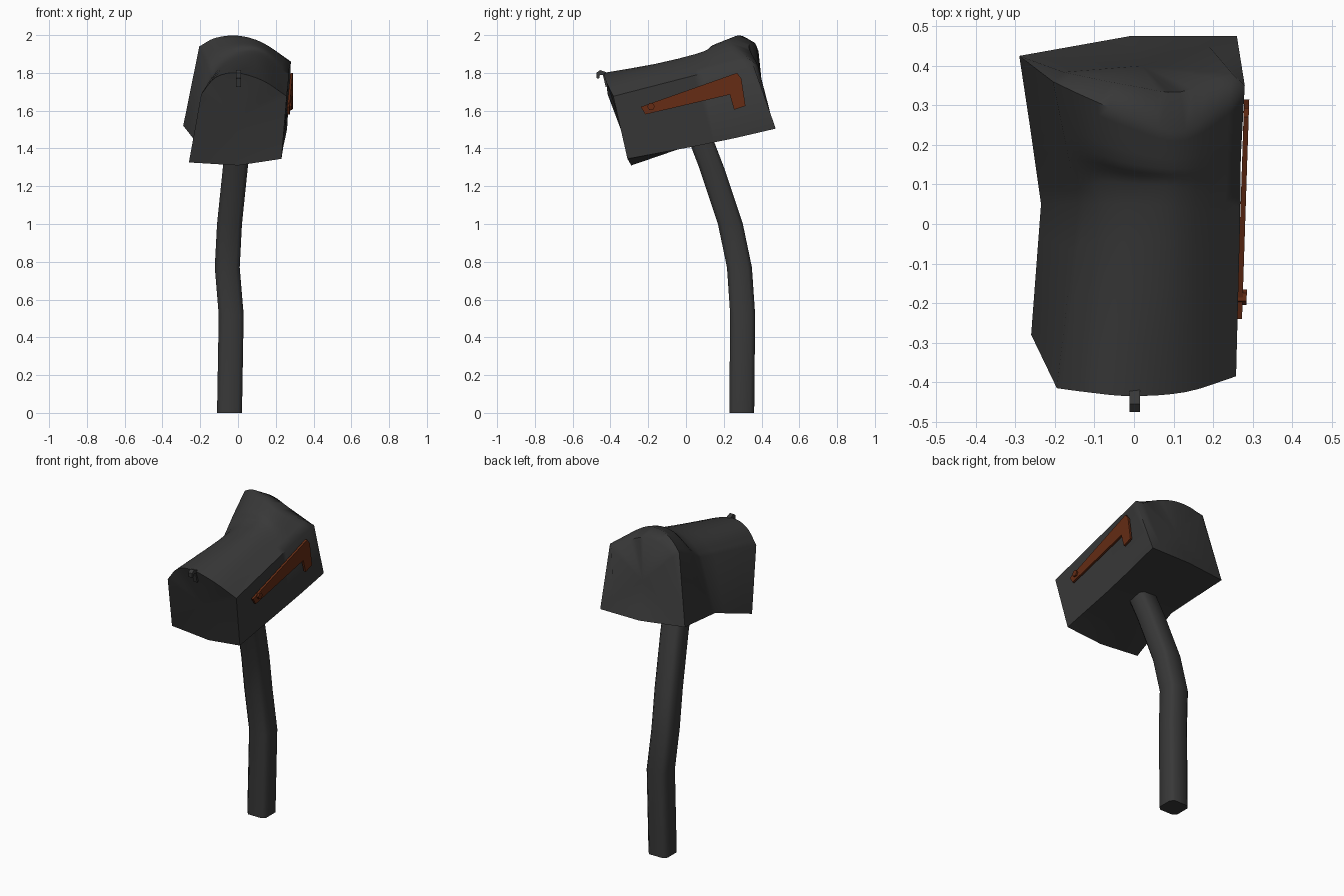
import bpy, bmesh, math
from mathutils import Vector

if "Cube" in bpy.data.objects:
    bpy.data.objects.remove(bpy.data.objects["Cube"])


def material(name, rgb):
    m = bpy.data.materials.new(name)
    m.diffuse_color = (*rgb, 1)
    m.use_nodes = True
    m.node_tree.nodes["Principled BSDF"].inputs["Base Color"].default_value = m.diffuse_color
    return m


BLACK = material("dark_grey_metal", (0.04, 0.04, 0.04))
RED = material("rust_red", (0.13, 0.025, 0.007))


def make(name, verts, faces, mat, angle=None):
    me = bpy.data.meshes.new(name)
    me.from_pydata([tuple(v) for v in verts], [], faces)
    bm = bmesh.new()
    bm.from_mesh(me)
    bmesh.ops.recalc_face_normals(bm, faces=bm.faces)
    bm.to_mesh(me)
    bm.free()
    ob = bpy.data.objects.new(name, me)
    bpy.context.collection.objects.link(ob)
    me.materials.append(mat)
    if angle:
        bpy.ops.object.select_all(action='DESELECT')
        ob.select_set(True)
        bpy.context.view_layer.objects.active = ob
        bpy.ops.object.shade_smooth_by_angle(angle=math.radians(angle))
    return ob


def catmull(pts, n):
    """Smooth curve through the points, n steps per span."""
    p = [2 * pts[0] - pts[1]] + pts + [2 * pts[-1] - pts[-2]]
    out = []
    for i in range(1, len(p) - 2):
        a, b, c, d = p[i - 1:i + 3]
        for k in range(n):
            t = k / n
            out.append(0.5 * (2 * b + (c - a) * t + (2 * a - 5 * b + 4 * c - d) * t * t
                              + (3 * b - a - 3 * c + d) * t ** 3))
    return out + [pts[-1]]


def bridge(nring, n):
    return [(i * n + j, i * n + (j + 1) % n, (i + 1) * n + (j + 1) % n, (i + 1) * n + j)
            for i in range(nring - 1) for j in range(n)]


# Battered box: bottom left, left spring, three arch points, right spring,
# bottom right, bottom middle, at four stations from front to back
stations = [
    [(-.26, -.28, 1.326), (-.195, -.415, 1.687), (-.12, -.425, 1.775), (-.01, -.435, 1.80),
     (.13, -.425, 1.76), (.258, -.385, 1.676), (.23, -.31, 1.345), (0, -.29, 1.31)],
    [(-.235, .05, 1.45), (-.14, .05, 1.775), (-.085, .05, 1.84), (0, .05, 1.885),
     (.12, .04, 1.89), (.268, 0, 1.775), (.24, .04, 1.41), (0, .06, 1.43)],
    [(-.262, .24, 1.485), (-.172, .2, 1.86), (-.1, .18, 1.915), (0, .15, 1.945),
     (.13, .14, 1.93), (.27, .17, 1.82), (.25, .26, 1.455), (0, .26, 1.47)],
    [(-.29, .425, 1.52), (-.205, .36, 1.94), (-.12, .32, 1.985), (0, .27, 1.997),
     (.13, .235, 1.96), (.28, .35, 1.86), (.26, .475, 1.505), (-.01, .475, 1.505)],
]
stations = [[Vector(p) for p in s] for s in stations]
columns = []
for j in range(8):
    col = [s[j] for s in stations]
    if 2 <= j <= 4:                       # the roof flows smoothly
        columns.append(catmull(col, 4))
    else:                                 # the walls are dented in straight runs
        columns.append([a.lerp(b, k / 4) for a, b in zip(col, col[1:]) for k in range(4)] + [col[-1]])
rings = []
for i in range(len(columns[0])):
    r = [c[i] for c in columns]
    rings.append([r[0]] + catmull(r[1:6], 4) + r[6:])
# domed back wall and sunken front door
back_mid = Vector((.02, .4, 1.72))
cap = []
for p in rings[-1]:
    s, t = (.12, .6) if p.z > 1.8 else (.3, .32)
    cap.append(Vector((p.x + (back_mid.x - p.x) * s, p.y + (back_mid.y - p.y) * t,
                       p.z + (back_mid.z - p.z) * s)))
rings.append(cap)
n = len(rings[0])
verts = [p for r in rings for p in r]
faces = bridge(len(rings), n)
last = len(verts) - n
verts += [back_mid, Vector((0, -.355, 1.56))]
for j in range(n):
    k = (j + 1) % n
    faces += [(last + j, last + k, last + n), (j, k, last + n + 1)]
make("mailbox_body", verts, faces, BLACK, 55)

# Bent post, square with clipped corners
path = [(-.045, .295, 0), (-.036, .30, .52), (-.057, .283, .77), (-.045, .235, 1.0),
        (-.014, .135, 1.3), (0, .085, 1.43), (.005, .065, 1.48)]
h, c = .066, .045
outline = [(-h, -c), (-c, -h), (c, -h), (h, -c), (h, c), (c, h), (-c, h), (-h, c)]
pv = [(x + a, y + b, z) for x, y, z in path for a, b in outline]
m = len(pv)
make("post", pv, bridge(len(path), 8) + [tuple(range(8)), tuple(range(m - 8, m))], BLACK, 60)


# Plates drawn as a side outline (y, z) and given a thickness in x
def plate(name, outline, x_of, thick, mat):
    k = len(outline)
    v = [(x_of(y) + t, y, z) for t in (0, thick) for y, z in outline]
    f = [tuple(range(k)), tuple(range(k, 2 * k))] + bridge(2, k)
    return make(name, v, f, mat)


wall = lambda y: .268 + .033 * y
plate("flag", [(-.24, 1.62), (.27, 1.80), (.293, 1.77), (.315, 1.625), (.255, 1.605),
               (.232, 1.685), (-.215, 1.58)], wall, .013, RED)
plate("flag_bolt", [(-.185 + .02 * math.cos(a * math.pi / 3), 1.622 + .02 * math.sin(a * math.pi / 3))
                    for a in range(6)], wall, .023, RED)

# Small curled door pull
plate("door_pull", [(-.41, 1.79), (-.425, 1.805), (-.455, 1.815), (-.475, 1.80), (-.473, 1.772),
                    (-.46, 1.77), (-.456, 1.79), (-.44, 1.79), (-.425, 1.725), (-.41, 1.73)],
      lambda y: -.011, .026, BLACK)
